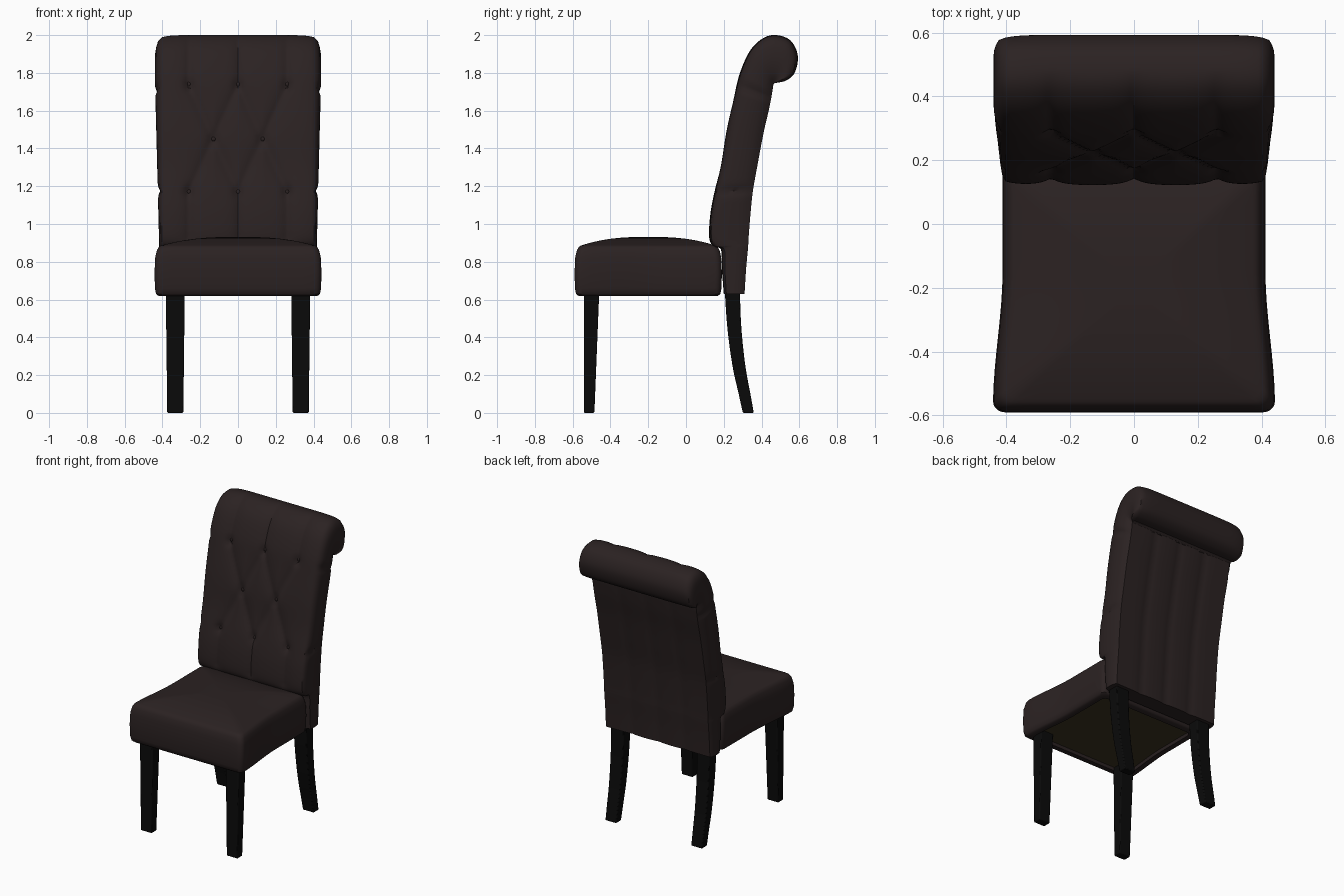
import bpy, bmesh, math
from mathutils import Vector

cube = bpy.data.objects.get("Cube")
if cube:
    bpy.data.objects.remove(cube, do_unlink=True)


def material(name, rgb):
    m = bpy.data.materials.new(name)
    m.use_nodes = True
    m.diffuse_color = (*rgb, 1)
    bsdf = m.node_tree.nodes["Principled BSDF"]
    bsdf.inputs["Base Color"].default_value = (*rgb, 1)
    bsdf.inputs["Roughness"].default_value = 0.6
    return m


leather = material("dark brown leather", (0.024, 0.016, 0.016))
wood = material("black wood", (0.003, 0.003, 0.003))
lining = material("olive lining", (0.042, 0.032, 0.015))


def loft(name, rings, mats, angle=40):
    """Skin closed rings of points, cap both ends and shade smooth."""
    bm = bmesh.new()
    loops = [[bm.verts.new(p) for p in ring] for ring in rings]
    n = len(loops[0])
    for a, b in zip(loops, loops[1:]):
        for i in range(n):
            j = (i + 1) % n
            bm.faces.new((a[i], a[j], b[j], b[i]))
    first = bm.faces.new(loops[0])
    bm.faces.new(loops[-1])
    first.material_index = len(mats) - 1
    bmesh.ops.recalc_face_normals(bm, faces=bm.faces)
    mesh = bpy.data.meshes.new(name)
    bm.to_mesh(mesh)
    bm.free()
    for m in mats:
        mesh.materials.append(m)
    ob = bpy.data.objects.new(name, mesh)
    bpy.context.collection.objects.link(ob)
    bpy.ops.object.select_all(action='DESELECT')
    ob.select_set(True)
    bpy.context.view_layer.objects.active = ob
    bpy.ops.object.shade_smooth_by_angle(angle=math.radians(angle))
    return ob


def spline(pts, steps):
    """Catmull-Rom samples through the points."""
    pts = [Vector(p) for p in pts]
    out = []
    for i in range(len(pts) - 1):
        a, b, c = pts[max(i - 1, 0)], pts[i], pts[i + 1]
        d = pts[min(i + 2, len(pts) - 1)]
        for k in range(steps):
            t = k / steps
            out.append(0.5 * (2 * b + (c - a) * t + (2 * a - 5 * b + 4 * c - d) * t ** 2
                              + (3 * b - a - 3 * c + d) * t ** 3))
    return out + [pts[-1]]


# Seat cushion: rounded, slightly flared outline with a crowned top
FRONT, REAR, BASE = -0.59, 0.19, 0.62


def seat_outline(inset, corner=0.035, per_side=14):
    y0, y1 = FRONT + inset, REAR - inset
    mid, hy = (y0 + y1) / 2, (y1 - y0) / 2
    pts = []
    quarter = [(1, 1, 0), (-1, 1, 90), (-1, -1, 180), (1, -1, 270)]
    for sx, sy, start in quarter:
        for k in range(6):
            a = math.radians(start + k * 18)
            pts.append((sx * (1 - corner / 0.42) + corner / 0.42 * math.cos(a),
                        sy * (hy - corner) + corner * math.sin(a)))
    full = []
    for i, p in enumerate(pts):
        q = pts[(i + 1) % len(pts)]
        full.append(p)
        if i % 6 == 5:
            full += [(p[0] + (q[0] - p[0]) * k / per_side,
                      p[1] + (q[1] - p[1]) * k / per_side) for k in range(1, per_side)]
    out = []
    for u, v in full:
        f = min(max((0.05 - v) / 0.42, 0), 1)
        w = 0.412 + 0.03 * f * f * (3 - 2 * f) - inset
        out.append((u * w, mid + v))
    return out


rings = []
for inset, z in [(0.06, 0.64), (0.055, BASE), (0.02, BASE), (0.008, 0.63), (0.002, 0.66),
                 (0, 0.74), (0.003, 0.82), (0.012, 0.86), (0.022, 0.878), (0.032, 0.885)]:
    rings.append([(x, y, z) for x, y in seat_outline(inset)])
rim = rings[-1]
mid_y = (FRONT + REAR) / 2
for s in [0.97, 0.9, 0.8, 0.68, 0.55, 0.4, 0.25, 0.1, 0.02]:
    rings.append([(x * s, mid_y + (y - mid_y) * s, 0.885 + 0.047 * (1 - s ** 2.6))
                  for x, y, z in rim])
loft("seat_cushion", rings, [leather, lining])

# Backrest: paired front and rear profile points (y, z), ending in a rolled top
front_pts = [(0.2, 0.63), (0.19, 0.76), (0.185, 0.865), (0.145, 0.88), (0.122, 0.93),
             (0.128, 1.05), (0.15, 1.17), (0.185, 1.32), (0.215, 1.5), (0.25, 1.66),
             (0.285, 1.8), (0.34, 1.92), (0.41, 1.985), (0.48, 2.0), (0.555, 1.97),
             (0.592, 1.89), (0.575, 1.8), (0.525, 1.757), (0.475, 1.752)]
rear_pts = [(0.31, 0.63), (0.318, 0.76), (0.328, 0.87), (0.33, 0.9), (0.333, 0.95),
            (0.342, 1.06), (0.355, 1.18), (0.38, 1.32), (0.41, 1.48), (0.44, 1.61),
            (0.457, 1.7), (0.462, 1.735)]
rear_pts += [(0.463 + 0.001 * k, 1.74 + 0.001 * k) for k in range(len(front_pts) - len(rear_pts))]

# Tufting: buttons joined by diamond creases, with straight pleats above and below
TOP, MIDDLE, LOW = 1.74, 1.45, 1.17
buttons = [(x, z) for z, xs in ((TOP, (-0.26, 0, 0.26)), (MIDDLE, (-0.13, 0.13)),
                                (LOW, (-0.26, 0, 0.26))) for x in xs]
creases = []
for x, z in buttons:
    if z == MIDDLE:
        creases += [((x, z), (x + d, e)) for d in (-0.13, 0.13) for e in (TOP, LOW)]
    else:
        creases.append(((x, z), (x, 2.0 if z == TOP else 0.88)))


def segment_distance(p, a, b):
    p, a, b = Vector(p), Vector(a), Vector(b)
    d = b - a
    t = min(max((p - a).dot(d) / d.length_squared, 0), 1)
    return (p - a - d * t).length


def tuft_depth(x, z):
    near = min(segment_distance((x, z), a, b) for a, b in creases)
    dot = min(math.dist((x, z), b) for b in buttons)
    return 0.022 * math.exp(-near / 0.035) + 0.018 * math.exp(-(dot / 0.025) ** 2)


HALF, STEPS, NX, NS = 0.402, 6, 64, 8
front, rear = spline(front_pts, STEPS), spline(rear_pts, STEPS)
rings = []
for row, (f, r) in enumerate(zip(front, rear)):
    k = row / STEPS
    tuft = min(max(k - 3, 0), 1) * min(max((13 - k) / 2, 0), 1)
    inward = (r - f).normalized()
    gap = min((r - f).length / 0.12, 1)
    bulge = gap * (0.016 + 0.022 * min(max((f.y - 0.9) / 0.9, 0), 1))
    bulge -= 0.012 * sum(math.exp(-((f.y - s) / 0.02) ** 2) for s in (LOW, TOP))
    ring = []
    for i in range(NX + 1):
        x = HALF * (2 * i / NX - 1)
        d = tuft * tuft_depth(x, f.y) if tuft else 0
        p = f + inward * (d + 0.012 * gap * abs(x / HALF) ** 10)
        ring.append((x, p.x, p.y))
    side = [(HALF + bulge * math.sin(math.pi * s / NS) ** 0.6, f.lerp(r, s / NS))
            for s in range(1, NS)]
    ring += [(x, p.x, p.y) for x, p in side]
    # Rear panel with soft vertical channels
    for i in range(NX // 2 + 1):
        x = HALF * (1 - 4 * i / NX)
        seam = min(abs(x - s) for s in (-0.2, 0, 0.2))
        p = r - inward * 0.01 * math.exp(-seam / 0.03) * gap * (1 if k < 11 else 0)
        ring.append((x, p.x, p.y))
    ring += [(-x, p.x, p.y) for x, p in reversed(side)]
    rings.append(ring)
loft("backrest", rings, [leather])

# Buttons
for n, (x, z) in enumerate(buttons):
    f = min(front[:11 * STEPS], key=lambda q: abs(q.y - z) + (q.y < 0.9))
    bpy.ops.mesh.primitive_uv_sphere_add(segments=16, ring_count=8, radius=0.012,
                                         location=(x, f.x + 0.036, z))
    ob = bpy.context.object
    ob.name = f"tuft_button_{n + 1}"
    ob.scale.y = 0.6
    ob.data.materials.append(leather)
    bpy.ops.object.shade_smooth()


# Legs: square sections swept along (y, z, depth), tapering to the foot
def leg(name, side, path):
    rings = []
    for y, z, depth in path:
        w = 0.0425 + 0.0075 * z / BASE
        x, h = side * 0.332, depth / 2
        rings.append([(x - w, y - h, z), (x + w, y - h, z), (x + w, y + h, z), (x - w, y + h, z)])
    ob = loft(name, rings, [wood], 30)
    bevel = ob.modifiers.new("soft_edges", 'BEVEL')
    bevel.width, bevel.segments = 0.006, 2
    bevel.limit_method = 'ANGLE'


rear_path = spline([(0.33, 0, 0.058), (0.31, 0.1, 0.062), (0.28, 0.25, 0.068),
                    (0.256, 0.45, 0.074), (0.245, 0.65, 0.08)], 4)
for side, label in ((1, "left"), (-1, "right")):
    leg(f"front_leg_{label}", side, [(-0.513, 0, 0.056), (-0.5, 0.65, 0.082)])
    leg(f"rear_leg_{label}", side, rear_path)
